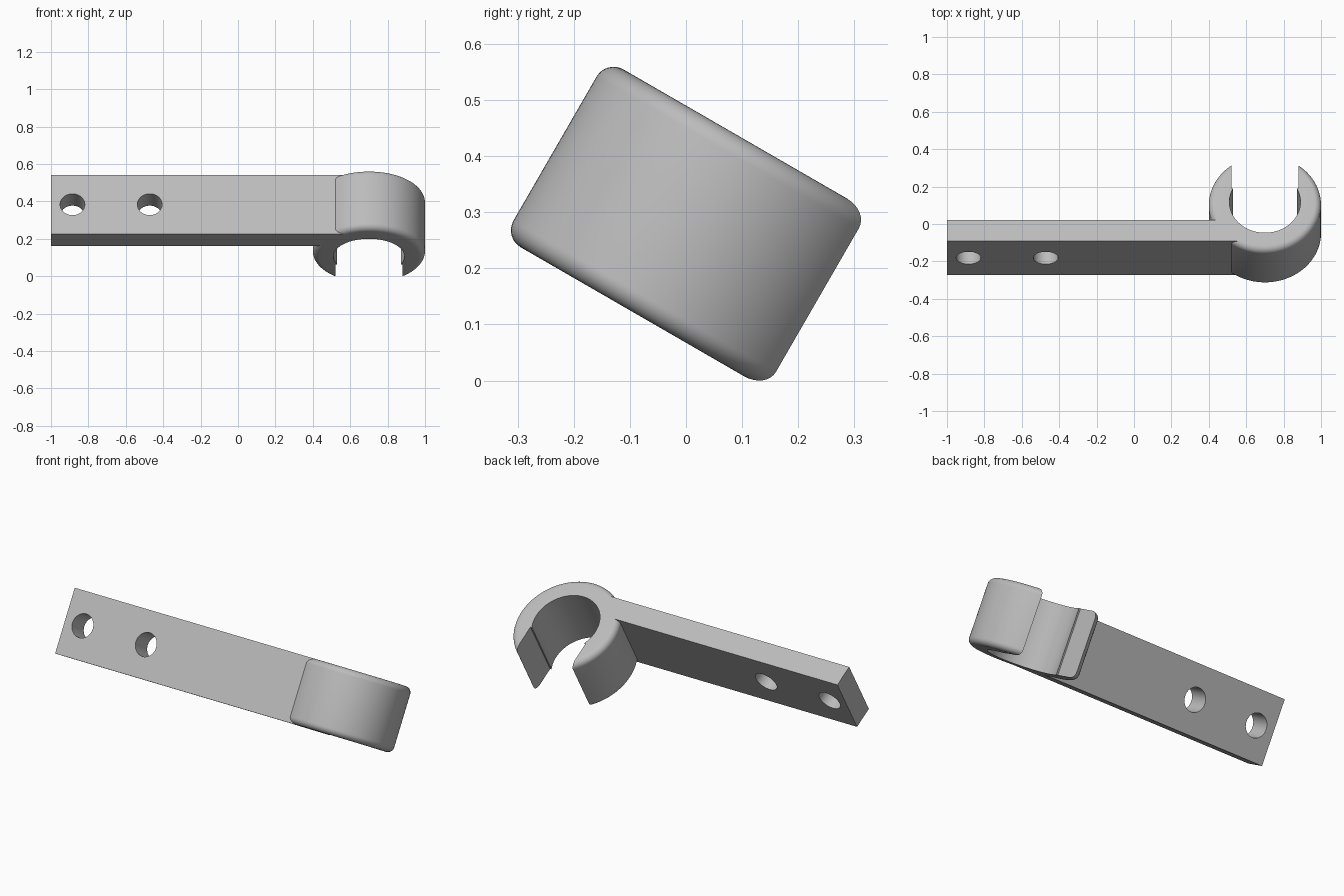
import bpy
import math
from mathutils import Matrix

if "Cube" in bpy.data.objects:
    bpy.data.objects.remove(bpy.data.objects["Cube"], do_unlink=True)

# Sizes in the untilted frame: ring axis along z, mouth towards +y
HALF_H = 0.183
RING_X, RING_Y = 0.7, 0.03
RING_R, HOLE_R, ROUND = 0.3, 0.19, 0.035
BAR_FRONT, BAR_BACK = -0.21, -0.083

grey = bpy.data.materials.new("grey_plastic")
grey.use_nodes = True
colour = (0.5, 0.5, 0.5, 1)
grey.diffuse_color = colour
grey.node_tree.nodes["Principled BSDF"].inputs["Base Color"].default_value = colour


def cylinder(name, radius, depth, location, rotation=(0, 0, 0), sides=128):
    bpy.ops.mesh.primitive_cylinder_add(vertices=sides, radius=radius, depth=depth,
                                        location=location, rotation=rotation)
    bpy.context.object.name = name
    return bpy.context.object


def box(name, low, high):
    bpy.ops.mesh.primitive_cube_add(size=1, location=[(a + b) / 2 for a, b in zip(low, high)])
    ob = bpy.context.object
    ob.name = name
    ob.scale = [b - a for a, b in zip(low, high)]
    bpy.ops.object.transform_apply(location=False, rotation=False, scale=True)
    return ob


def apply(ob, mod):
    bpy.context.view_layer.objects.active = ob
    bpy.ops.object.modifier_apply(modifier=mod.name)


def combine(ob, other, operation):
    mod = ob.modifiers.new(operation.lower(), "BOOLEAN")
    mod.operation, mod.solver, mod.object = operation, "EXACT", other
    apply(ob, mod)
    bpy.data.objects.remove(other, do_unlink=True)


# Clip ring with rounded outer rims
clip = cylinder("clip_bracket", RING_R, 2 * HALF_H, (RING_X, RING_Y, 0))
rim = clip.modifiers.new("rim", "BEVEL")
rim.width, rim.segments, rim.limit_method = ROUND, 8, "ANGLE"
rim.angle_limit = math.radians(60)
apply(clip, rim)

# Mounting bar running into the ring
combine(clip, box("bar", (-1, BAR_FRONT, -HALF_H), (RING_X, BAR_BACK, HALF_H)), "UNION")

# Round bore, slightly stepped mouth, and two screw holes
combine(clip, cylinder("bore", HOLE_R, 1, (RING_X, RING_Y, 0)), "DIFFERENCE")
combine(clip, box("mouth", (RING_X - 0.18, RING_Y + 0.083, -0.5),
                  (RING_X + 0.18, 0.6, 0.5)), "DIFFERENCE")
for x in (-0.885, -0.472):
    combine(clip, cylinder("screw_hole", 0.066, 0.5, (x, BAR_FRONT, 0),
                           (math.pi / 2, 0, 0), 64), "DIFFERENCE")

# Tilt the whole bracket and stand it on the ground
tilt = Matrix.Rotation(math.radians(-30), 4, "X")
clip.data.transform(tilt @ clip.matrix_world)
clip.matrix_world = Matrix.Identity(4)
ys = [v.co.y for v in clip.data.vertices]
low = min(v.co.z for v in clip.data.vertices)
clip.data.transform(Matrix.Translation((0, -(min(ys) + max(ys)) / 2, -low)))

clip.data.materials.clear()
clip.data.materials.append(grey)
bpy.ops.object.select_all(action="DESELECT")
clip.select_set(True)
bpy.context.view_layer.objects.active = clip
bpy.ops.object.shade_smooth_by_angle(angle=math.radians(30))
